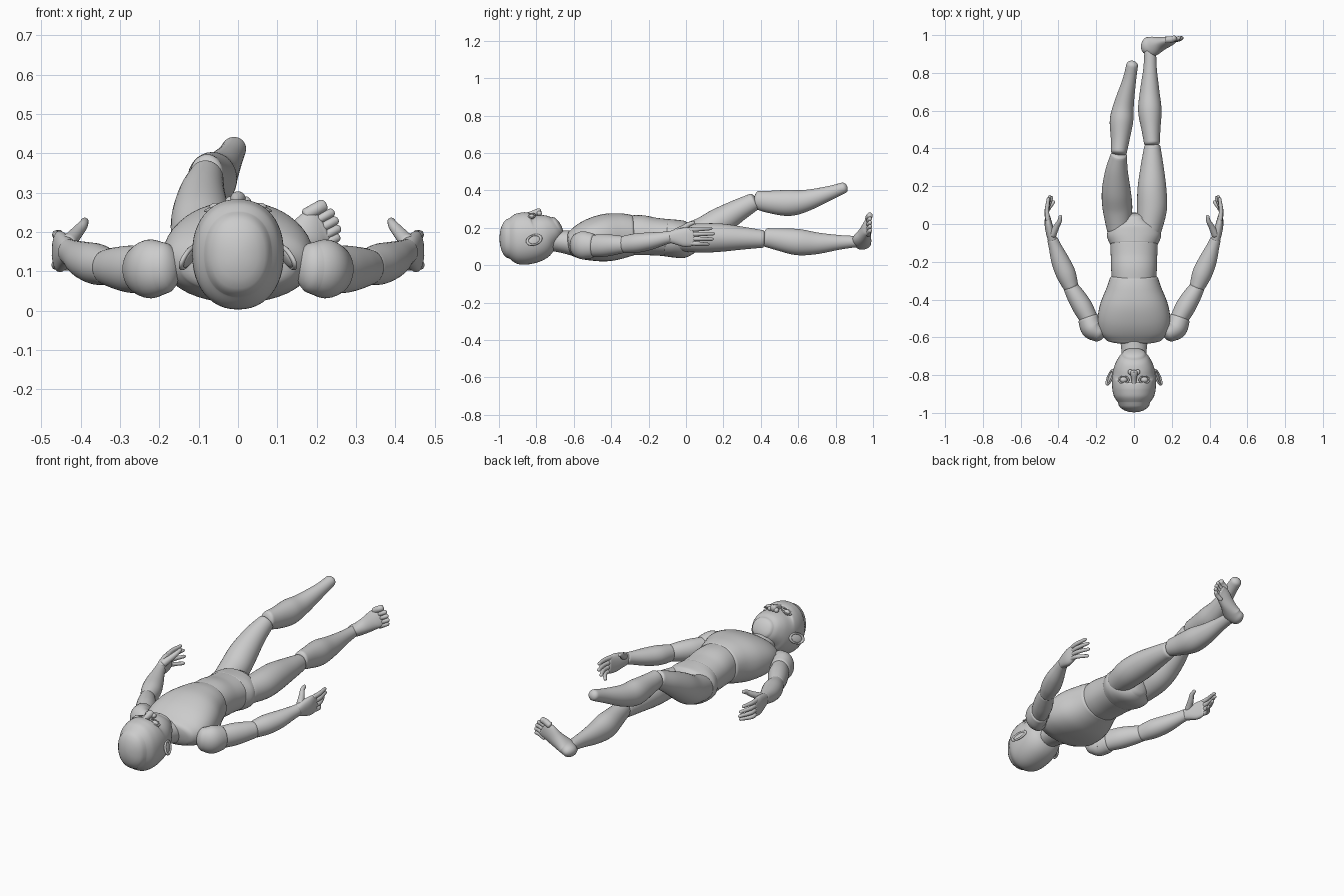
import bpy, bmesh, math
from mathutils import Vector, Matrix, Euler

Z, Y, X = Vector((0, 0, 1)), Vector((0, 1, 0)), Vector((1, 0, 0))


def spline(p, sub):
    """Catmull-Rom through tuples of any length."""
    out = []
    for i in range(len(p) - 1):
        q = [p[max(i - 1, 0)], p[i], p[i + 1], p[min(i + 2, len(p) - 1)]]
        for k in range(sub):
            t = k / sub
            out.append([0.5 * (2 * b + (c - a) * t + (2*a - 5*b + 4*c - d) * t * t
                               + (3*b - a - 3*c + d) * t ** 3) for a, b, c, d in zip(*q)])
    out.append(list(p[-1]))
    return out


def loft(name, pts, caps=(0.03, 0.03), up=Z, s=1, sides=32, power=2.0, sub=6):
    """Rounded limb: pts are (x, y, z, half width, half height along up)."""
    st = spline([(x * s, y, z, a, b) for x, y, z, a, b in pts], sub)
    c = [Vector(r[:3]) for r in st]
    tan = [(c[min(i + 1, len(c) - 1)] - c[max(i - 1, 0)]).normalized() for i in range(len(c))]
    rings = [(c[i], tan[i], st[i][3], st[i][4]) for i in range(len(c))]
    ang = [math.radians(d) for d in (18, 36, 54, 70, 81, 88)]

    def cap(r, depth, sign):
        return [(r[0] + r[1] * sign * depth * math.sin(t), r[1],
                 r[2] * math.cos(t), r[3] * math.cos(t)) for t in ang]
    rings = cap(rings[0], caps[0], -1)[::-1] + rings + cap(rings[-1], caps[1], 1)
    bm = bmesh.new()
    loops = []
    for p, t, a, b in rings:
        side = t.cross(up).normalized()
        v = side.cross(t)
        loop = []
        for k in range(sides):
            th = math.tau * k / sides
            cs, sn = math.cos(th), math.sin(th)
            u = math.copysign(abs(cs) ** (2 / power), cs) * a
            w = math.copysign(abs(sn) ** (2 / power), sn) * b
            loop.append(bm.verts.new(p + side * u + v * w))
        loops.append(loop)
    for l, m in zip(loops, loops[1:]):
        for k in range(sides):
            j = (k + 1) % sides
            bm.faces.new((l[k], l[j], m[j], m[k]))
    bm.faces.new(loops[0][::-1])
    bm.faces.new(loops[-1])
    bmesh.ops.recalc_face_normals(bm, faces=bm.faces)
    for f in bm.faces:
        f.smooth = True
    me = bpy.data.meshes.new(name)
    bm.to_mesh(me)
    bm.free()
    ob = bpy.data.objects.new(name, me)
    bpy.context.collection.objects.link(ob)
    return ob


def blob(name, loc, size, rot=(0, 0, 0)):
    bpy.ops.mesh.primitive_uv_sphere_add(segments=24, ring_count=14, radius=1)
    return place(name, loc, size, rot, Matrix())


def rim(name, loc, size, rot=(0, 0, 0), pre=Matrix(), tube=0.2):
    bpy.ops.mesh.primitive_torus_add(major_radius=1, minor_radius=tube,
                                     major_segments=28, minor_segments=10)
    return place(name, loc, size, rot, pre)


def place(name, loc, size, rot, pre):
    ob = bpy.context.object
    ob.name = name
    ob.data.transform(Matrix.Translation(loc) @ Euler(rot).to_matrix().to_4x4()
                      @ Matrix.Diagonal((*size, 1)) @ pre)
    bpy.ops.object.shade_smooth()
    return ob


# Head and face
loft("head", [(0, -0.945, 0.143, 0.085, 0.107), (0, -0.91, 0.143, 0.107, 0.132),
              (0, -0.86, 0.143, 0.116, 0.14), (0, -0.80, 0.152, 0.114, 0.13),
              (0, -0.75, 0.178, 0.101, 0.10), (0, -0.71, 0.197, 0.08, 0.075),
              (0, -0.69, 0.208, 0.062, 0.055)], (0.052, 0.022), sides=48, power=2.2)
loft("nose", [(0, -0.865, 0.266, 0.012, 0.012), (0, -0.83, 0.273, 0.013, 0.014),
              (0, -0.795, 0.282, 0.019, 0.019), (0, -0.785, 0.283, 0.02, 0.02)], (0.015, 0.012), sides=20)
for s in (1, -1):
    blob("nostril", (s * 0.02, -0.784, 0.277), (0.013, 0.014, 0.013))
    blob("eye", (s * 0.055, -0.825, 0.258), (0.02, 0.016, 0.016))
    rim("eyelid", (s * 0.055, -0.825, 0.265), (0.028, 0.018, 0.018), (0, s * 0.4, 0))
    ear = ((s * 0.127, -0.812, 0.135), (0.03, 0.041, 0.026), (0.4, -s * 0.4, s * 0.28))
    rim("ear_rim", *ear, pre=Matrix.Rotation(math.pi / 2, 4, 'Y'))
    blob("ear", (s * 0.122, -0.812, 0.135), (0.008, 0.04, 0.025), ear[2])

# Trunk
loft("neck", [(0, -0.75, 0.14, 0.066, 0.06), (0, -0.68, 0.128, 0.066, 0.058),
              (0, -0.60, 0.118, 0.075, 0.068)])
loft("chest", [(0, -0.61, 0.115, 0.15, 0.07), (0, -0.57, 0.122, 0.182, 0.093),
               (0, -0.50, 0.136, 0.192, 0.116), (0, -0.42, 0.148, 0.178, 0.127),
               (0, -0.34, 0.157, 0.146, 0.12), (0, -0.285, 0.16, 0.127, 0.108)],
     (0.024, 0.02), sides=48, power=2.25)
loft("waist", [(0, -0.31, 0.16, 0.115, 0.105), (0, -0.24, 0.16, 0.121, 0.107),
               (0, -0.17, 0.153, 0.123, 0.101), (0, -0.10, 0.147, 0.126, 0.099)],
     sides=48, power=2.2)
loft("pelvis", [(0, -0.105, 0.147, 0.128, 0.1), (0, -0.06, 0.142, 0.143, 0.101),
                (0, -0.01, 0.137, 0.125, 0.099), (0, 0.03, 0.138, 0.07, 0.08)],
     (0.015, 0.03), sides=48, power=2.2)

# Legs: same girth, two poses
THIGH = [(0.066, 0.07), (0.079, 0.078), (0.076, 0.075), (0.06, 0.06), (0.043, 0.047)]
SHIN = [(0.042, 0.05), (0.05, 0.06), (0.062, 0.07), (0.052, 0.058), (0.036, 0.039), (0.031, 0.03)]


def limb(name, path, girth, caps):
    loft(name, [p + g for p, g in zip(path, girth)], caps)


limb("straight_thigh", [(0.08, -0.03, 0.145), (0.095, 0.08, 0.145), (0.095, 0.19, 0.147),
                        (0.096, 0.31, 0.144), (0.097, 0.41, 0.14)], THIGH, (0.05, 0.015))
limb("raised_thigh", [(-0.08, -0.02, 0.145), (-0.088, 0.09, 0.178), (-0.094, 0.18, 0.232),
                      (-0.092, 0.28, 0.293), (-0.08, 0.365, 0.34)], THIGH, (0.05, 0.015))
limb("straight_shin", [(0.095, 0.43, 0.148), (0.09, 0.5, 0.137), (0.084, 0.6, 0.123),
                       (0.083, 0.7, 0.117), (0.085, 0.82, 0.122), (0.086, 0.91, 0.126)],
     SHIN, (0.02, 0.02))
limb("raised_shin", [(-0.08, 0.382, 0.348), (-0.073, 0.45, 0.338), (-0.066, 0.55, 0.333),
                     (-0.052, 0.64, 0.345), (-0.025, 0.76, 0.383), (-0.01, 0.84, 0.412)],
     SHIN, (0.02, 0.024))

# Foot turned outward, sole facing +y
loft("foot", [(0.068, 0.945, 0.115, 0.033, 0.045), (0.10, 0.94, 0.133, 0.036, 0.052),
              (0.145, 0.955, 0.166, 0.043, 0.036), (0.185, 0.968, 0.2, 0.05, 0.025),
              (0.208, 0.976, 0.214, 0.05, 0.016)], (0.03, 0.012), up=Y)
for i, (x, z) in enumerate([(0.215, 0.264), (0.236, 0.246), (0.246, 0.226), (0.252, 0.205), (0.25, 0.183)]):
    r = 0.017 if i == 0 else 0.0115
    loft("toe", [(x - 0.04, 0.975, z - 0.02, r, r), (x - 0.015, 0.977, z - 0.006, r, r),
                 (x, 0.984, z + 0.002, r, r * 0.9)], (0.01, 0.01), up=Y, sides=16)

# Arms and hands
for s in (1, -1):
    loft("shoulder", [(0.19, -0.575, 0.108, 0.05, 0.066), (0.222, -0.55, 0.106, 0.06, 0.075),
                      (0.242, -0.50, 0.104, 0.055, 0.066)], (0.04, 0.015), s=s)
    loft("upper_arm", [(0.24, -0.50, 0.103, 0.048, 0.058), (0.272, -0.44, 0.105, 0.053, 0.06),
                       (0.305, -0.385, 0.108, 0.049, 0.054), (0.332, -0.34, 0.11, 0.041, 0.046)],
         (0.02, 0.03), s=s)
    loft("forearm", [(0.335, -0.33, 0.111, 0.041, 0.046), (0.36, -0.265, 0.118, 0.052, 0.052),
                     (0.39, -0.195, 0.128, 0.048, 0.047), (0.418, -0.12, 0.143, 0.034, 0.036),
                     (0.43, -0.085, 0.15, 0.029, 0.032)], (0.02, 0.012), s=s)
    loft("palm", [(0.43, -0.09, 0.15, 0.024, 0.03), (0.441, -0.05, 0.151, 0.024, 0.042),
                  (0.452, -0.005, 0.15, 0.021, 0.052), (0.457, 0.035, 0.152, 0.015, 0.049)],
         (0.015, 0.012), s=s, power=2.3)
    loft("thumb", [(0.43, -0.055, 0.175, 0.02, 0.02), (0.408, -0.01, 0.2, 0.015, 0.016),
                   (0.394, 0.015, 0.217, 0.012, 0.013), (0.39, 0.037, 0.226, 0.01, 0.01)],
         (0.015, 0.012), s=s, sides=18)
    for z, dz, length, curl in [(0.19, 0.006, 0.105, 0.003), (0.165, 0.003, 0.118, 0.01),
                                (0.142, -0.003, 0.112, 0.02), (0.118, -0.007, 0.09, 0.03)]:
        loft("finger", [(0.457, 0.025, z, 0.012, 0.0125),
                        (0.461, 0.025 + length * 0.45, z + dz / 2, 0.0115, 0.0115),
                        (0.457 - curl, 0.025 + length, z + dz, 0.009, 0.009)],
             (0.01, 0.011), s=s, sides=16)
